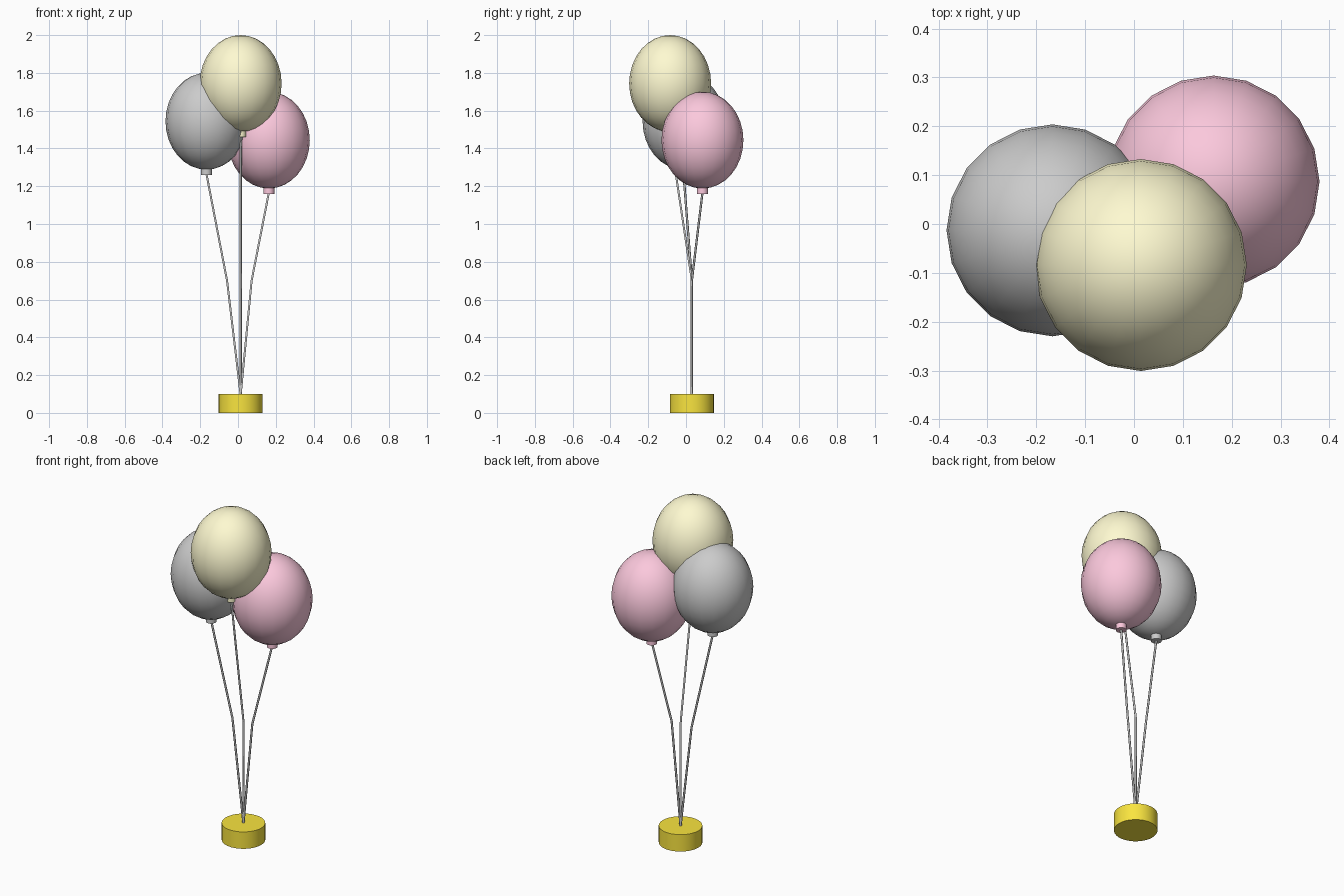
import bpy
from math import radians

if "Cube" in bpy.data.objects:
    bpy.data.objects.remove(bpy.data.objects["Cube"])


def material(name, rgb):
    m = bpy.data.materials.new(name)
    m.diffuse_color = (*rgb, 1)
    m.use_nodes = True
    m.node_tree.nodes["Principled BSDF"].inputs["Base Color"].default_value = m.diffuse_color
    return m


def finish(name, mat):
    ob = bpy.context.object
    ob.name = name
    if mat:
        ob.data.materials.append(mat)
    bpy.ops.object.shade_smooth_by_angle(angle=radians(35))
    return ob


def cylinder(name, loc, radius, depth, sides, mat):
    bpy.ops.mesh.primitive_cylinder_add(vertices=sides, radius=radius,
                                        depth=depth, location=loc)
    return finish(name, mat)


def string(name, points):
    cu = bpy.data.curves.new(name, 'CURVE')
    cu.dimensions = '3D'
    cu.bevel_depth = 0.006
    cu.bevel_resolution = 1
    cu.use_fill_caps = True
    sp = cu.splines.new('POLY')
    sp.points.add(len(points) - 1)
    for p, co in zip(sp.points, points):
        p.co = (*co, 1)
    bpy.context.collection.objects.link(bpy.data.objects.new(name, cu))


HUB = (0.014, 0.031)      # axis of the weight
RADIUS, HALF_HEIGHT = 0.217, 0.256

yellow = material("pale_yellow", (1.0, 0.96, 0.64))
pink = material("pink", (0.97, 0.58, 0.72))
gold = material("gold", (0.95, 0.78, 0.05))

# Weight at the bottom
cylinder("weight", (*HUB, 0.05), 0.117, 0.1, 32, gold)

# Balloons: name, centre, x of the bend in the string, material
balloons = [
    ("grey", (-0.167, -0.013, 1.544), -0.058, None),
    ("yellow", (0.014, -0.084, 1.744), 0.014, yellow),
    ("pink", (0.163, 0.087, 1.444), 0.072, pink),
]
for name, (x, y, z), bend_x, mat in balloons:
    # Balloon body
    bpy.ops.mesh.primitive_uv_sphere_add(segments=20, ring_count=16, radius=1,
                                         location=(x, y, z))
    bpy.context.object.scale = (RADIUS, RADIUS, HALF_HEIGHT)
    bpy.ops.object.transform_apply(location=False, rotation=False, scale=True)
    finish(name + "_balloon", mat)
    # Neck
    bottom = z - HALF_HEIGHT - 0.028
    cylinder(name + "_neck", (x, y, bottom + 0.02), 0.029, 0.04, 16, mat)
    # String, bent once on the way up
    string(name + "_string", [(*HUB, 0.095), (bend_x, HUB[1], 0.7),
                              (x, y, bottom + 0.005)])
